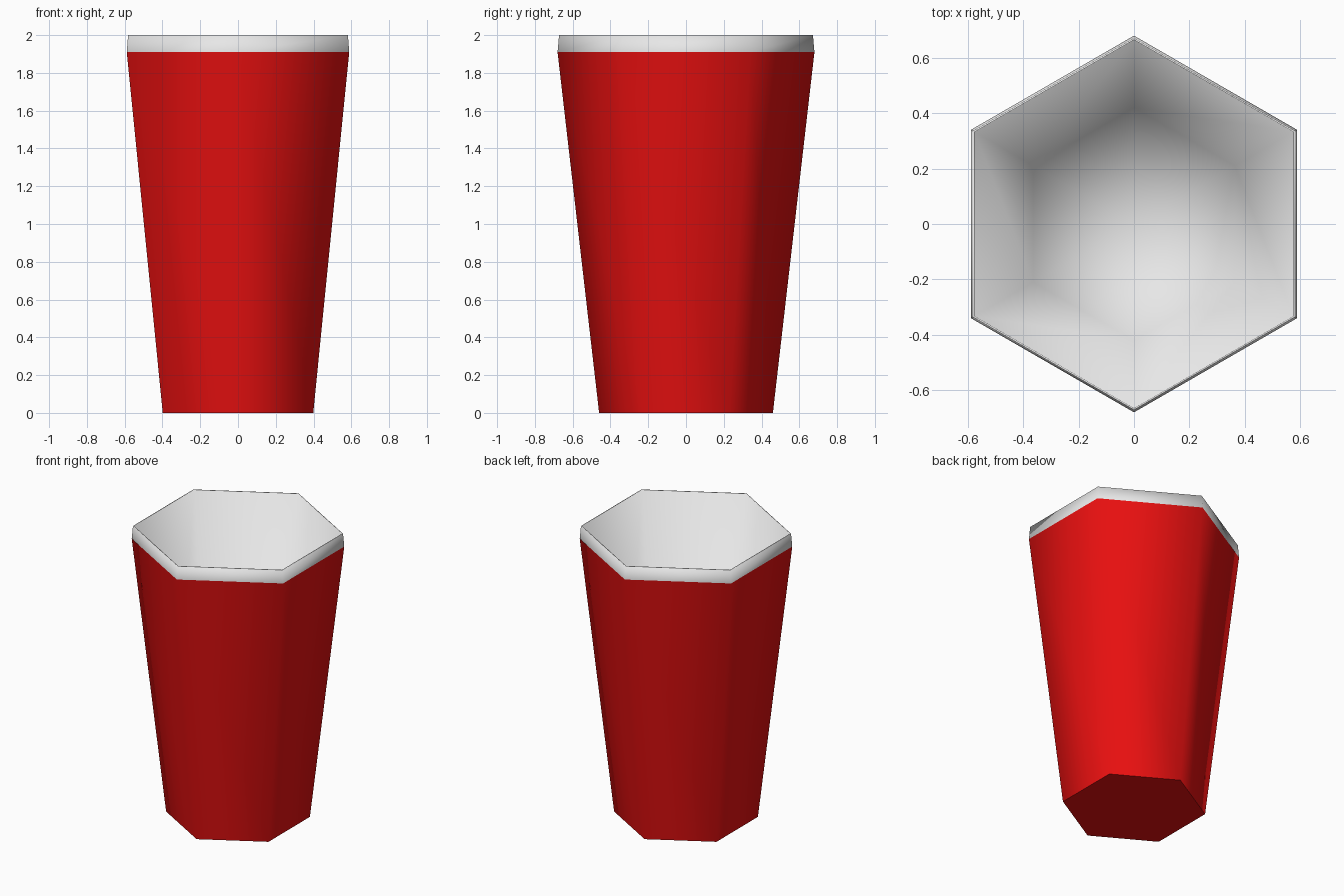
import bpy
import bmesh
import math

cube = bpy.data.objects.get("Cube")
if cube:
    bpy.data.objects.remove(cube, do_unlink=True)

SIDES = 6


def make_material(name, color):
    mat = bpy.data.materials.new(name)
    mat.use_nodes = True
    mat.diffuse_color = color
    mat.node_tree.nodes["Principled BSDF"].inputs["Base Color"].default_value = color
    return mat


def hex_shell(name, rings, mat, angle, fan_end=False):
    """Skin a stack of (radius, height) hexagons and close the last one."""
    bm = bmesh.new()
    loops = []
    for radius, z in rings:
        loop = []
        for i in range(SIDES):
            a = math.pi / 2 + math.tau * i / SIDES
            loop.append(bm.verts.new((radius * math.cos(a), radius * math.sin(a), z)))
        loops.append(loop)
    for upper, lower in zip(loops, loops[1:]):
        for i in range(SIDES):
            j = (i + 1) % SIDES
            bm.faces.new((upper[i], upper[j], lower[j], lower[i]))
    end = bm.faces.new(loops[-1])
    # Wind consistently along the skin
    bmesh.ops.recalc_face_normals(bm, faces=bm.faces)
    if fan_end:
        # The liner floor must face up into the cup
        end.normal_update()
        if end.normal.z < 0:
            bmesh.ops.reverse_faces(bm, faces=bm.faces)
        bmesh.ops.poke(bm, faces=[end])
    else:
        end.normal_update()
        if end.normal.z > 0:
            bmesh.ops.reverse_faces(bm, faces=bm.faces)
    mesh = bpy.data.meshes.new(name)
    bm.to_mesh(mesh)
    bm.free()
    mesh.materials.append(mat)
    obj = bpy.data.objects.new(name, mesh)
    bpy.context.collection.objects.link(obj)
    bpy.ops.object.select_all(action="DESELECT")
    obj.select_set(True)
    bpy.context.view_layer.objects.active = obj
    bpy.ops.object.shade_smooth_by_angle(angle=math.radians(angle))
    return obj


red = make_material("cup red", (0.8, 0.005, 0.005, 1))
white = make_material("liner white", (0.8, 0.8, 0.8, 1))

# Tapered red outside with a flat base
hex_shell("cup_body", [(0.68, 1.91), (0.46, 0)], red, 70)

# White rim band, folding over the lip into the inner walls and floor
hex_shell("rim_and_liner", [(0.68, 1.91), (0.672, 2.0), (0.665, 2.0), (0.42, 0.04)],
          white, 100, fan_end=True)
